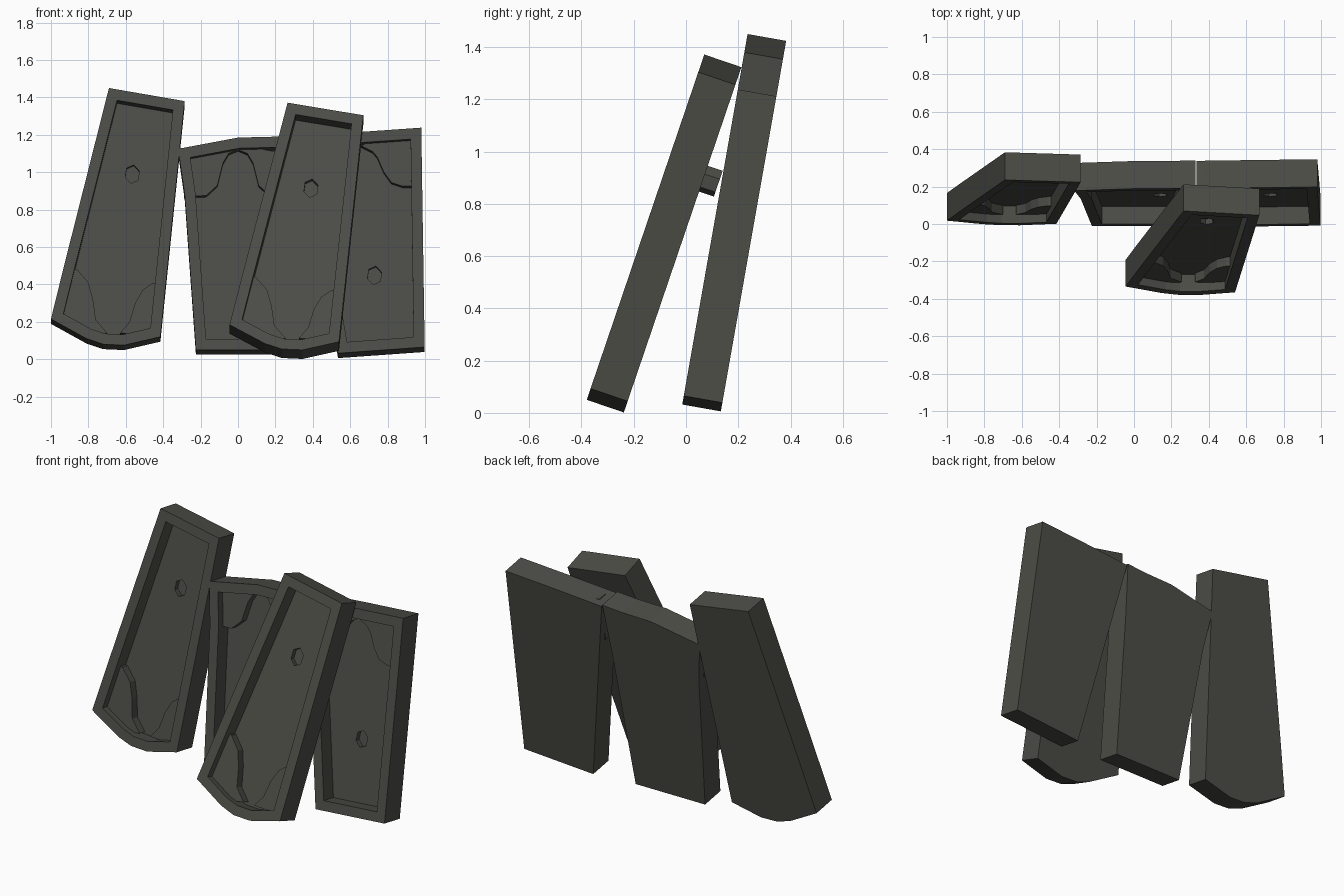
import bpy, bmesh, math
from mathutils import Vector

if "Cube" in bpy.data.objects:
    bpy.data.objects.remove(bpy.data.objects["Cube"])

stone = bpy.data.materials.new("dark_olive_grey")
stone.diffuse_color = (0.073, 0.073, 0.063, 1)
stone.use_nodes = True
stone.node_tree.nodes["Principled BSDF"].inputs["Base Color"].default_value = stone.diffuse_color
THICK, FLOOR = 0.15, 0.095


def finish(bm, name):
    bmesh.ops.recalc_face_normals(bm, faces=bm.faces)
    me = bpy.data.meshes.new(name)
    bm.to_mesh(me)
    bm.free()
    me.materials.append(stone)
    ob = bpy.data.objects.new(name, me)
    bpy.context.collection.objects.link(ob)
    return ob


def place(x, z, w, y0, a):
    """Point drawn on the leaning front plane, pushed in by depth w."""
    return Vector((x, y0 + z * math.tan(a) + w * math.cos(a), z - w * math.sin(a)))


def prism(name, pts, w0, w1, y0, a):
    bm = bmesh.new()
    rings = [[bm.verts.new(place(x, z, w, y0, a)) for x, z in pts] for w in (w0, w1)]
    n = len(pts)
    bm.faces.new(rings[0])
    bm.faces.new(rings[1][::-1])
    for i in range(n):
        j = (i + 1) % n
        bm.faces.new((rings[0][i], rings[1][i], rings[1][j], rings[0][j]))
    return finish(bm, name)


def hexagon(c):
    return [(c[0] + 0.04 * math.sin(math.radians(60 * i + 10)),
             c[1] + 0.05 * math.cos(math.radians(60 * i + 10))) for i in range(6)]


def slab(name, outline, corners, hole, y0, a):
    # tray: outline slab with a rim and a sunken floor
    ob = prism(name, outline, 0, THICK, y0, a)
    bm = bmesh.new()
    bm.from_mesh(ob.data)
    front = min(bm.faces, key=lambda f: f.normal.y)
    inward = -front.normal * FLOOR
    bmesh.ops.inset_region(bm, faces=[front], thickness=0.058, use_even_offset=True)
    floor = min((f for f in bm.faces if len(f.verts) == len(outline)),
                key=lambda f: f.calc_center_median().dot(inward))
    ext = bmesh.ops.extrude_face_region(bm, geom=[floor])["geom"]
    bmesh.ops.delete(bm, geom=[floor], context='FACES_ONLY')
    bmesh.ops.translate(bm, vec=inward, verts=[v for v in ext if isinstance(v, bmesh.types.BMVert)])
    bmesh.ops.recalc_face_normals(bm, faces=bm.faces)
    bm.to_mesh(ob.data)
    bm.free()
    # hexagonal socket in the floor
    cutter = prism(name + "_socket_cutter", hexagon(hole), FLOOR - 0.04, FLOOR + 0.03, y0, a)
    cutter.hide_render = True
    cutter.hide_viewport = True
    cutter.display_type = 'WIRE'
    m = ob.modifiers.new("socket", 'BOOLEAN')
    m.operation = 'DIFFERENCE'
    m.object = cutter
    m.solver = 'EXACT'
    # raised curved corner pads
    for i, c in enumerate(corners):
        lift = 0.045 * math.sin(a)
        prism(f"{name}_corner_pad_{i}", [(x, z + lift) for x, z in c],
              0.045, FLOOR + 0.01, y0, a)


def mirror(pts, cx):
    return [(2 * cx - x, z) for x, z in pts]


# tall slabs: rounded wide end at the bottom
tall = [(-0.69, 1.45), (-0.285, 1.38), (-0.415, 0.12), (-0.61, 0.075),
        (-0.72, 0.08), (-0.81, 0.11), (-1.0, 0.215), (-0.93, 0.5)]
tall_pads = [[(-0.9, 0.49), (-0.86, 0.48), (-0.8, 0.41), (-0.775, 0.32), (-0.76, 0.21),
              (-0.7, 0.14), (-0.78, 0.13), (-0.95, 0.22)],
             [(-0.63, 0.14), (-0.58, 0.2), (-0.55, 0.3), (-0.51, 0.37),
              (-0.46, 0.405), (-0.42, 0.41), (-0.44, 0.13)]]
a1, a2 = math.radians(10), math.radians(18.8)
y1, y2 = -0.02, -0.397
slab("left_slab", tall, tall_pads, (-0.565, 1.006), y1, a1)


def forward(pts):
    k = math.cos(a2) / math.cos(a1)
    return [(x + 0.955, 0.05 + (z - 0.075) * k) for x, z in pts]


front_hole = forward([(-0.565, 1.006)])[0]
slab("front_slab", forward(tall), [forward(p) for p in tall_pads], front_hole, y2, a2)
# spacer peg behind the front slab
prism("spacer_peg", hexagon(front_hole), THICK - 0.01, THICK + 0.06, y2, a2)

# short slabs: wide end at the top
mid_pad = [(-0.29, 0.87), (-0.17, 0.875), (-0.11, 0.93), (-0.08, 1.05),
           (-0.05, 1.1), (0.0, 1.12), (-0.1, 1.13), (-0.29, 1.09)]
slab("middle_slab", [(-0.32, 1.125), (0.0, 1.185), (0.2, 1.19), (0.33, 1.2),
                     (0.3, 0.88), (0.245, 0.05), (-0.225, 0.05), (-0.285, 0.88)],
     [mid_pad, mirror(mid_pad, 0)], (0.14, 0.46), y1, a1)
right_pad = [(0.95, 0.925), (0.88, 0.925), (0.82, 0.945), (0.78, 1.0), (0.745, 1.08),
             (0.72, 1.11), (0.66, 1.14), (0.7, 1.17), (0.94, 1.19)]
slab("right_slab", [(0.335, 1.19), (0.65, 1.215), (0.98, 1.238), (0.998, 0.065), (0.535, 0.032)],
     [right_pad, mirror(right_pad, 0.66)], (0.73, 0.465), y1, a1)
